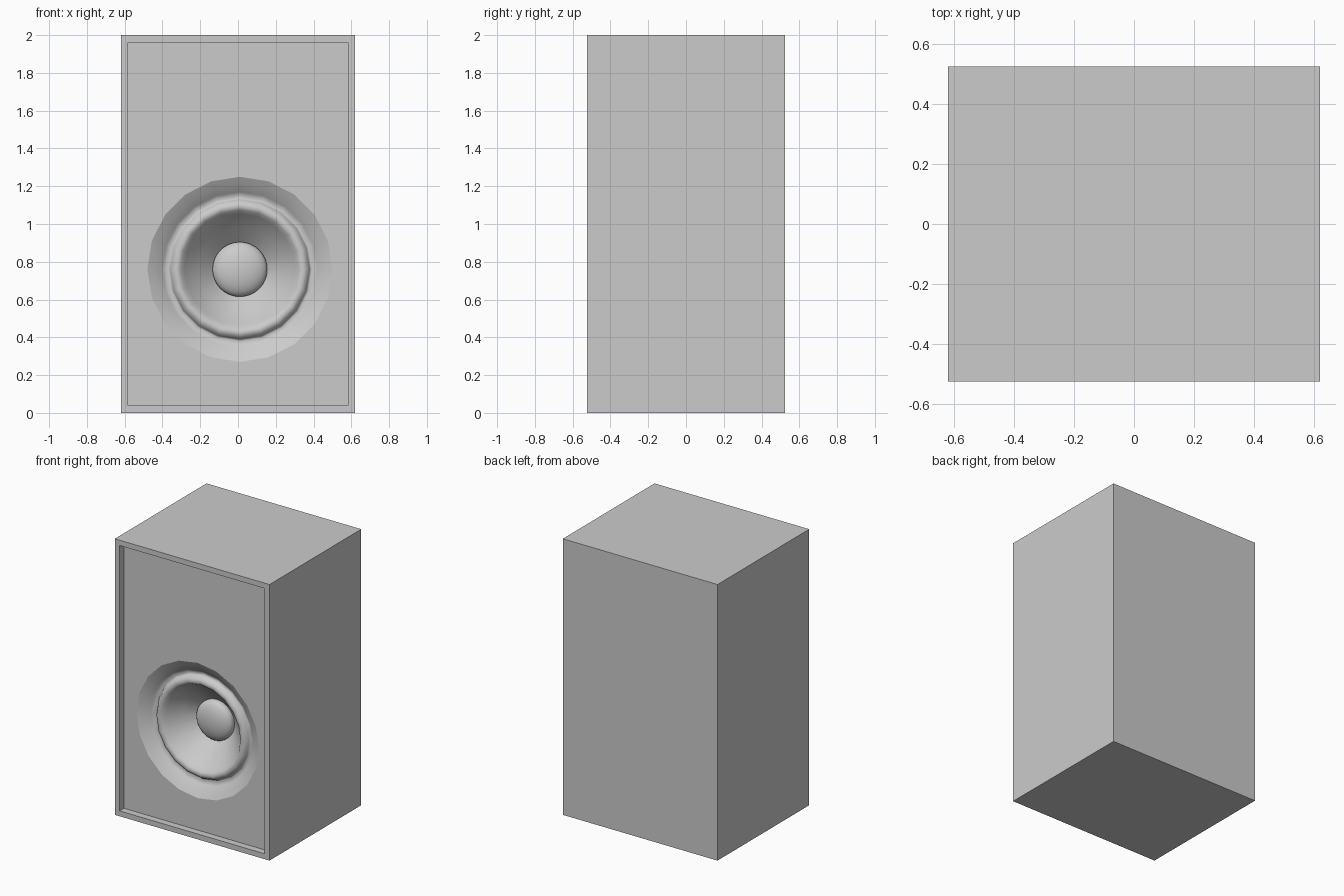
import bpy, bmesh, math
from mathutils import Matrix, Vector

if "Cube" in bpy.data.objects:
    bpy.data.objects.remove(bpy.data.objects["Cube"])

FRONT = -0.525
PANEL_DEPTH = 0.05
CENTRE = Vector((0.01, FRONT, 0.76))
SEGMENTS = 20

grey = bpy.data.materials.new("plain grey")
grey.use_nodes = True
colour = (0.6, 0.6, 0.6, 1)
grey.diffuse_color = colour
grey.node_tree.nodes["Principled BSDF"].inputs["Base Color"].default_value = colour


def finish(name, bm):
    mesh = bpy.data.meshes.new(name)
    bm.to_mesh(mesh)
    bm.free()
    mesh.materials.append(grey)
    obj = bpy.data.objects.new(name, mesh)
    bpy.context.collection.objects.link(obj)
    return obj


def lathe(name, profile, segments):
    """Spin (radius, depth behind the front) points around the speaker axis."""
    bm = bmesh.new()
    verts = [bm.verts.new(CENTRE + Vector((0, d, r))) for r, d in profile]
    edges = [bm.edges.new(pair) for pair in zip(verts, verts[1:])]
    bmesh.ops.spin(bm, geom=verts + edges, cent=CENTRE, axis=(0, 1, 0),
                   angle=math.tau, steps=segments)
    bmesh.ops.remove_doubles(bm, verts=bm.verts, dist=0.0005)
    bm.normal_update()
    # Turn the surface towards the front
    if sum(f.normal.y * f.calc_area() for f in bm.faces) > 0:
        bmesh.ops.reverse_faces(bm, faces=bm.faces)
    for f in bm.faces:
        f.smooth = True
    return finish(name, bm)


# Cabinet with a raised front frame around a sunken baffle
bm = bmesh.new()
bmesh.ops.create_cube(bm, size=1, matrix=Matrix.Translation((0, 0, 1))
                      @ Matrix.Diagonal((1.24, 1.05, 2, 1)))
bm.normal_update()
baffle = min(bm.faces, key=lambda f: f.normal.y)
bmesh.ops.inset_region(bm, faces=[baffle], thickness=0.055)
rim = bmesh.ops.extrude_discrete_faces(bm, faces=[baffle])["faces"][0]
bmesh.ops.translate(bm, verts=rim.verts, vec=(0, PANEL_DEPTH, 0))
bmesh.ops.delete(bm, geom=[rim], context="FACES_ONLY")

# Round opening in the baffle
circle = bmesh.ops.create_circle(
    bm, segments=SEGMENTS, radius=0.49,
    matrix=Matrix.Translation(CENTRE + Vector((0, PANEL_DEPTH, 0)))
    @ Matrix.Rotation(math.pi / 2, 4, "X"))["verts"]
hole_edges = {e for v in circle for e in v.link_edges}
border = [e for e in bm.edges if e.is_boundary or e in hole_edges]
bmesh.ops.triangle_fill(bm, edges=border, use_beauty=True, normal=(0, -1, 0))
bmesh.ops.recalc_face_normals(bm, faces=bm.faces)
finish("cabinet", bm)

# Flared opening, rolled surround and cone in one smooth surface
lathe("woofer_cone", [
    (0.49, PANEL_DEPTH), (0.45, 0.072), (0.41, 0.10), (0.38, 0.125),
    (0.37, 0.108), (0.357, 0.088), (0.335, 0.08), (0.315, 0.09),
    (0.295, 0.118), (0.22, 0.195), (0.13, 0.28)], SEGMENTS)

# Domed dust cap in the middle of the cone
steps = 8
dome = [(0.145 * math.sin(a), 0.25 - 0.06 * math.cos(a))
        for a in (math.pi / 2 * i / steps for i in range(steps + 1))]
lathe("dust_cap", dome + [(0.143, 0.275)], 32)
